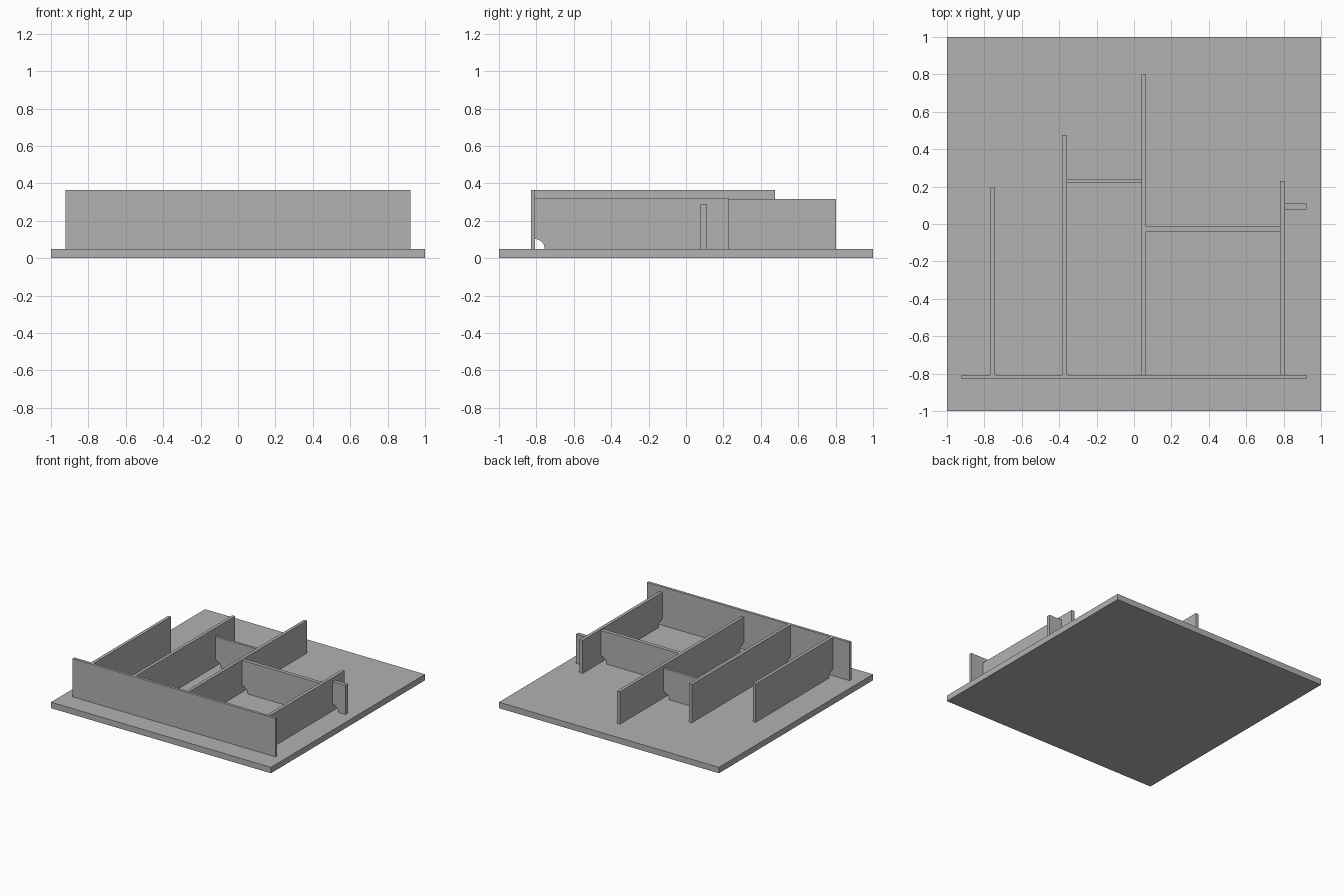
import bpy, bmesh, math
from mathutils import Vector

cube = bpy.data.objects.get("Cube")
if cube:
    bpy.data.objects.remove(cube, do_unlink=True)

GREY = (0.445, 0.445, 0.445, 1)
grey = bpy.data.materials.new("plain grey")
grey.use_nodes = True
grey.diffuse_color = GREY
grey.node_tree.nodes["Principled BSDF"].inputs["Base Color"].default_value = GREY

FLOOR = 0.049   # top of the base plate
NOTCH = 0.053   # radius of the quarter-round corner reliefs
STEPS = 8


def relief(corner, start, end):
    """Quarter arc around a bottom corner, angles in degrees."""
    return [(corner + NOTCH * math.cos(a), FLOOR + NOTCH * math.sin(a))
            for a in (math.radians(start + (end - start) * i / STEPS)
                      for i in range(STEPS + 1))]


def panel(name, axis, along, across, top, bottom=FLOOR, notch_low=False, notch_high=False):
    """Upright panel running along an axis, with optional reliefs at its bottom corners."""
    low, high = along
    outline = relief(low, 90, 0) if notch_low else [(low, bottom)]
    outline += relief(high, 180, 90) if notch_high else [(high, bottom)]
    outline += [(high, top), (low, top)]

    def place(u, z, t):
        return (u, t, z) if axis == "x" else (t, u, z)

    bm = bmesh.new()
    face = bm.faces.new([bm.verts.new(place(u, z, across[0])) for u, z in outline])
    out = bmesh.ops.extrude_face_region(bm, geom=[face])
    verts = [g for g in out["geom"] if isinstance(g, bmesh.types.BMVert)]
    shift = Vector(place(0, 0, across[1] - across[0]))
    bmesh.ops.translate(bm, verts=verts, vec=shift)
    bmesh.ops.recalc_face_normals(bm, faces=bm.faces)
    mesh = bpy.data.meshes.new(name)
    bm.to_mesh(mesh)
    bm.free()
    mesh.materials.append(grey)
    obj = bpy.data.objects.new(name, mesh)
    bpy.context.collection.objects.link(obj)
    return obj


# Base plate and the long front panel
panel("base_plate", "x", (-1, 1), (-1, 1), FLOOR, bottom=0)
panel("front_panel", "x", (-0.922, 0.922), (-0.83, -0.808), 0.364)

# Long dividers running back from the front panel
for name, x, back, top in (("outer_right_divider", -0.757, 0.195, 0.364),
                           ("inner_right_divider", -0.372, 0.475, 0.364),
                           ("centre_divider", 0.052, 0.802, 0.316),
                           ("left_divider", 0.793, 0.23, 0.321)):
    panel(name, "y", (-0.808, back), (x - 0.013, x + 0.013), top, notch_low=True)

# Cross panels between the dividers
panel("small_cross_panel", "x", (-0.359, 0.039), (0.218, 0.238), 0.294,
      notch_low=True, notch_high=True)
panel("large_cross_panel", "x", (0.065, 0.78), (-0.041, -0.01), 0.312,
      notch_low=True, notch_high=True)

# Short stub on the left side
panel("side_stub", "x", (0.806, 0.922), (0.078, 0.11), 0.289, notch_low=True)
